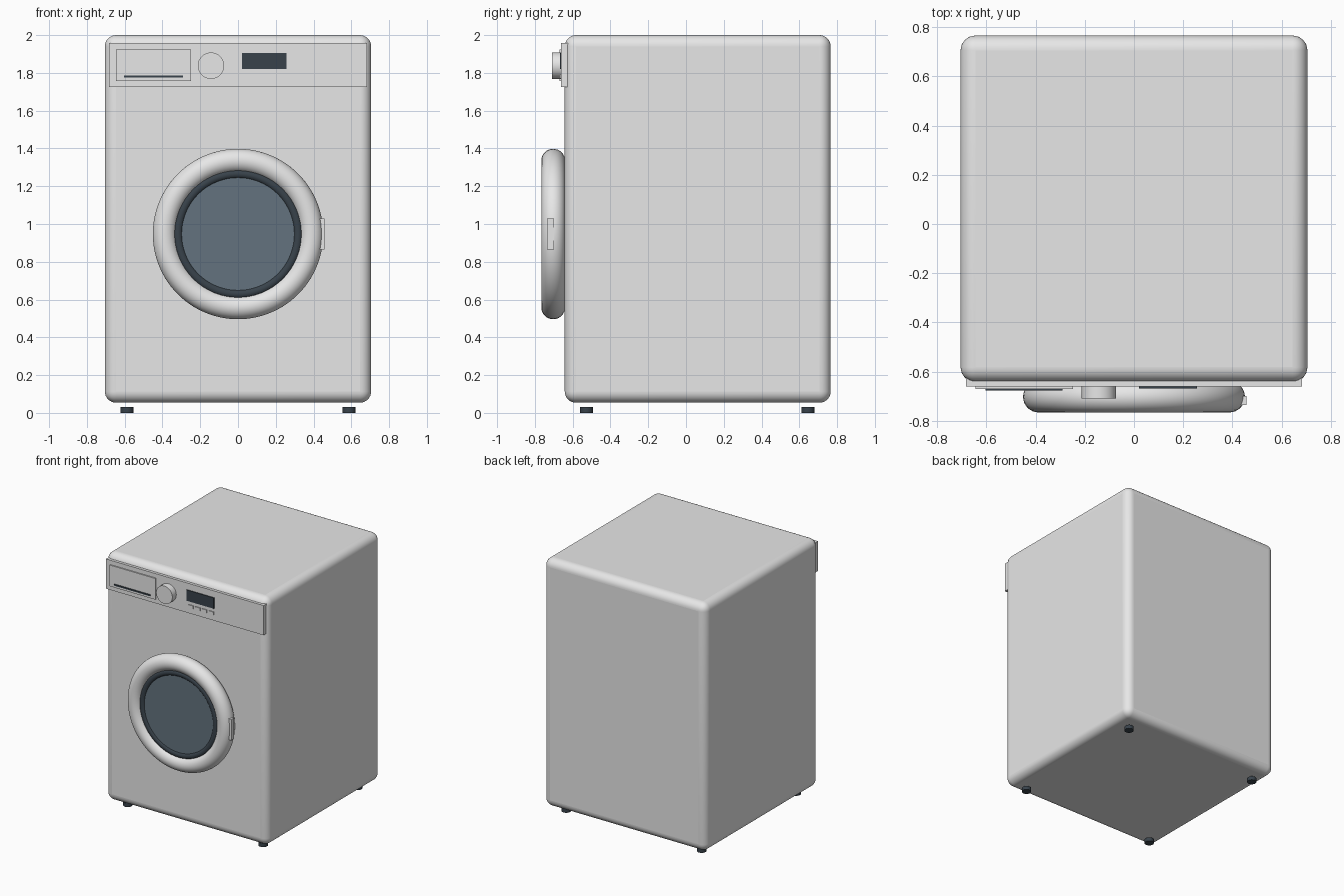
import bpy
from math import radians

if "Cube" in bpy.data.objects:
    bpy.data.objects.remove(bpy.data.objects["Cube"], do_unlink=True)


def material(name, rgb):
    m = bpy.data.materials.new(name)
    m.use_nodes = True
    m.diffuse_color = (*rgb, 1)
    m.node_tree.nodes["Principled BSDF"].inputs["Base Color"].default_value = (*rgb, 1)
    return m


WHITE = material("white enamel", (0.8, 0.8, 0.8))
DARK = material("dark plastic", (0.04, 0.055, 0.07))
GLASS = material("smoked glass", (0.125, 0.17, 0.21))


def finish(name, mat, smooth=True):
    ob = bpy.context.object
    ob.name = name
    ob.data.materials.append(mat)
    if smooth:
        bpy.ops.object.shade_smooth_by_angle(angle=radians(35))
    return ob


def box(name, mat, x, y, z):
    """Box given by its (min, max) span on each axis."""
    spans = (x, y, z)
    bpy.ops.mesh.primitive_cube_add(size=1, location=[(a + b) / 2 for a, b in spans])
    bpy.context.object.scale = [b - a for a, b in spans]
    bpy.ops.object.transform_apply(location=False, rotation=False)
    return finish(name, mat, smooth=False)


def disc(name, mat, x, z, radius, y):
    """Cylinder lying along y between two depths."""
    bpy.ops.mesh.primitive_cylinder_add(
        vertices=64, radius=radius, depth=y[1] - y[0],
        location=(x, sum(y) / 2, z), rotation=(radians(90), 0, 0))
    return finish(name, mat)


def ring(name, mat, y, major, minor):
    bpy.ops.mesh.primitive_torus_add(
        major_segments=96, minor_segments=32, major_radius=major, minor_radius=minor,
        location=(0, y, DOOR_Z), rotation=(radians(90), 0, 0))
    return finish(name, mat)


# Cabinet with rounded edges
FRONT = -0.642
cabinet = box("cabinet", WHITE, (-0.705, 0.705), (FRONT, 0.766), (0.054, 2.0))
bevel = cabinet.modifiers.new("rounded edges", "BEVEL")
bevel.width = 0.06
bevel.segments = 8
bpy.ops.object.shade_smooth_by_angle(angle=radians(35))

# Door: outer ring, dark seal, glass and grip
DOOR_Z = 0.947
ring("door_ring", WHITE, -0.703, 0.388, 0.063)
ring("door_seal", DARK, -0.72, 0.318, 0.025)
disc("door_glass", GLASS, 0, DOOR_Z, 0.315, (-0.735, FRONT + 0.01))
box("door_handle", WHITE, (0.42, 0.457), (-0.735, -0.70), (0.866, 1.03))

# Control panel, drawer and dial
PANEL = -0.661
box("control_panel", WHITE, (-0.684, 0.684), (PANEL, FRONT + 0.02), (1.724, 1.957))
box("detergent_drawer", WHITE, (-0.645, -0.249), (-0.67, PANEL + 0.01), (1.757, 1.923))
box("drawer_slot", DARK, (-0.603, -0.291), (-0.677, -0.668), (1.775, 1.786))
disc("program_dial", WHITE, -0.143, 1.838, 0.07, (-0.71, PANEL + 0.01))

# Display with a row of buttons beneath
box("display", DARK, (0.02, 0.257), (-0.668, PANEL + 0.001), (1.82, 1.905))
for i in range(4):
    x = 0.057 + i * 0.059
    box(f"button_{i + 1}", WHITE, (x - 0.02, x + 0.02), (-0.668, PANEL + 0.005), (1.769, 1.793))

# Four feet
for side, x in (("right", -0.588), ("left", 0.588)):
    for end, y in (("front", -0.527), ("back", 0.645)):
        bpy.ops.mesh.primitive_cylinder_add(
            vertices=32, radius=0.034, depth=0.03, location=(x, y, 0.015))
        finish(f"{end}_{side}_foot", DARK)
